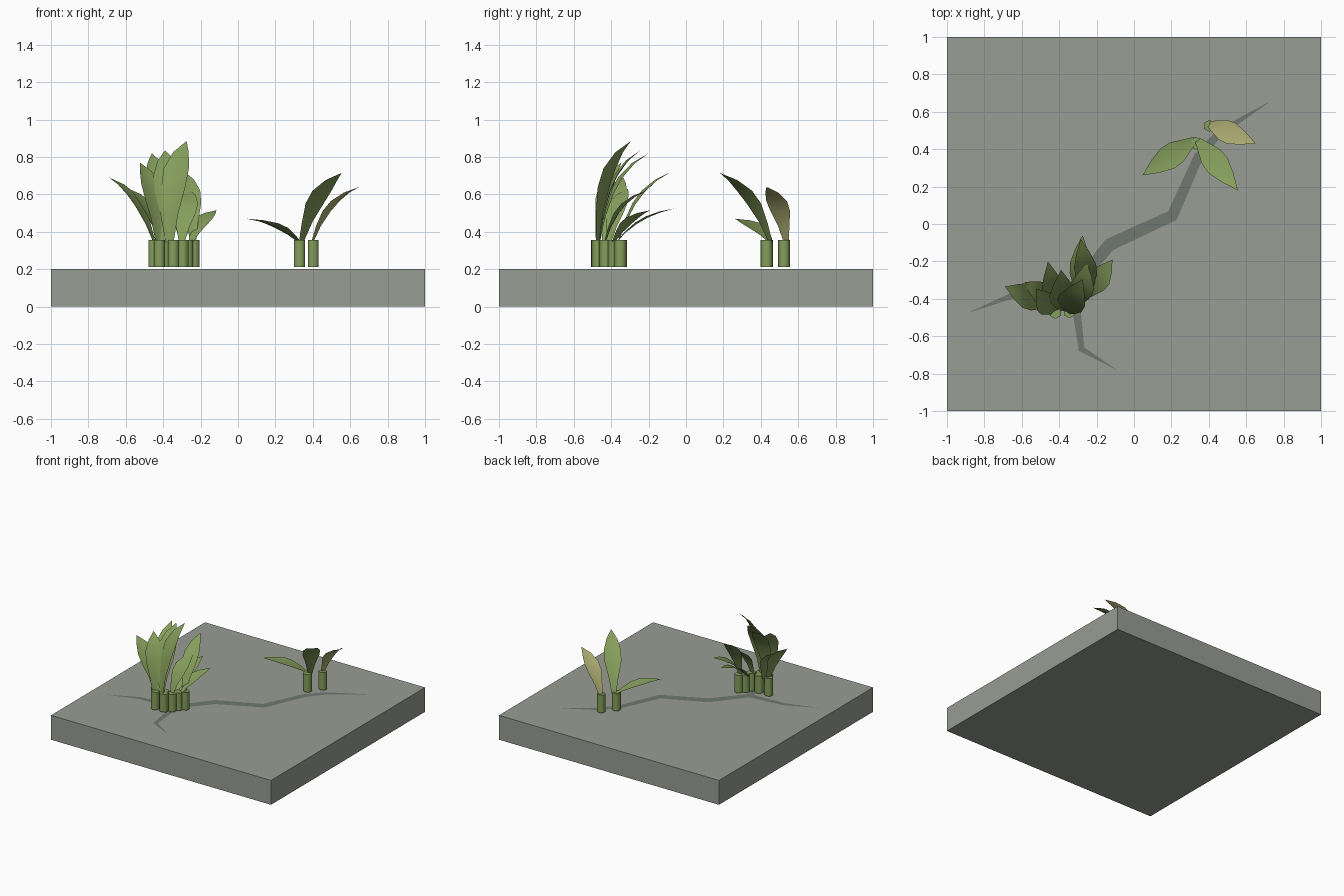
import bpy, bmesh, math
from mathutils import Vector

if "Cube" in bpy.data.objects:
    bpy.data.objects.remove(bpy.data.objects["Cube"])


def material(name, rgb):
    m = bpy.data.materials.new(name)
    lin = [((c + 0.055) / 1.055) ** 2.4 for c in rgb]
    m.diffuse_color = (*lin, 1)
    m.use_nodes = True
    m.node_tree.nodes["Principled BSDF"].inputs["Base Color"].default_value = m.diffuse_color
    return m


STONE = material("grey stone", (0.60, 0.615, 0.58))
CRACK = material("dark crack", (0.44, 0.47, 0.44))
GREEN = material("leaf green", (0.52, 0.62, 0.36))
YELLOW = material("dry leaf yellow", (0.69, 0.69, 0.46))


def finish(name, bm, mat):
    me = bpy.data.meshes.new(name)
    bm.to_mesh(me)
    bm.free()
    me.materials.append(mat)
    ob = bpy.data.objects.new(name, me)
    bpy.context.collection.objects.link(ob)
    return ob


def slab():
    bm = bmesh.new()
    bmesh.ops.create_cube(bm, size=2)
    for v in bm.verts:
        v.co.z = 0.1 + v.co.z * 0.1
    finish("stone_slab", bm, STONE)


def crack(name, path, z):
    """Flat strip with mitred bends; path holds (x, y, width)."""
    bm = bmesh.new()
    pts = [Vector(p[:2]) for p in path]
    rows = []
    for i, (x, y, w) in enumerate(path):
        a = pts[max(i - 1, 0)]
        b = pts[min(i + 1, len(pts) - 1)]
        d = (b - a).normalized()
        n = Vector((-d.y, d.x)) * w / 2
        rows.append([bm.verts.new((x - n.x, y - n.y, z)),
                     bm.verts.new((x + n.x, y + n.y, z))])
    for r, s in zip(rows, rows[1:]):
        bm.faces.new((r[0], s[0], s[1], r[1]))
    finish(name, bm, CRACK)


def stem(name, x, y, r=0.034):
    bm = bmesh.new()
    bmesh.ops.create_cone(bm, cap_ends=True, segments=6, radius1=r,
                          radius2=r, depth=0.145)
    bmesh.ops.translate(bm, verts=bm.verts, vec=(x, y, 0.2845))
    for f in bm.faces:
        f.smooth = abs(f.normal.z) < 0.5
    for e in bm.edges:
        e.smooth = all(f.smooth for f in e.link_faces)
    finish(name, bm, GREEN)


def leaf(name, base, tip, width=0.14, mat=GREEN, bend=0.3):
    """Arching blade: rises from the base, then bends out to the tip."""
    p0, p2 = Vector((*base, 0.345)), Vector(tip)
    d = p2 - p0
    p1 = p0 + Vector((d.x * bend, d.y * bend, d.z * 0.75))
    side = Vector((d.y, -d.x, 0)).normalized()
    bm = bmesh.new()
    rows = []
    for t, w in ((0, .25), (.2, .55), (.42, .95), (.6, 1), (.8, .62)):
        c = p0 * (1 - t) ** 2 + p1 * 2 * t * (1 - t) + p2 * t * t
        tangent = (p1 - p0) * (1 - t) + (p2 - p1) * t
        up = side.cross(tangent).normalized()
        lift = up * width * w * 0.08          # shallow fold along the midrib
        rows.append([bm.verts.new(c + side * k * w * width / 2 + lift * abs(k))
                     for k in (-1, 0, 1)])
    end = bm.verts.new(p2)
    for r, s in zip(rows, rows[1:]):
        for k in (0, 1):
            bm.faces.new((r[k], r[k + 1], s[k + 1], s[k]))
    for k in (0, 1):
        bm.faces.new((rows[-1][k], rows[-1][k + 1], end))
    for f in bm.faces:
        f.smooth = True
    finish(name, bm, mat)


slab()

# Ground cracks
crack("main_crack", [(-.875, -.47, .003), (-.63, -.375, .035), (-.33, -.35, .06),
                     (-.13, -.11, .07), (.205, .045, .065), (.345, .36, .05),
                     (.46, .49, .04), (.72, .65, .003)], 0.202)
crack("side_crack", [(-.33, -.35, .06), (-.31, -.44, .045),
                     (-.28, -.67, .035), (-.10, -.775, .003)], 0.203)

# Large clump: stems
for i, (x, y) in enumerate([(-.45, -.43), (-.42, -.473), (-.365, -.43),
                            (-.345, -.47), (-.295, -.43), (-.27, -.385),
                            (-.235, -.35)]):
    stem(f"clump_stem_{i + 1}", x, y)

# Large clump: leaves as (base, tip, width, bend)
for i, (b, t, w, k) in enumerate([
        ((-.45, -.43), (-.69, -.335, .69), .14, .35),
        ((-.42, -.41), (-.585, -.31, .63), .12, .3),
        ((-.43, -.47), (-.525, -.345, .77), .13, .15),
        ((-.41, -.46), (-.46, -.20, .82), .13, .2),
        ((-.37, -.46), (-.39, -.245, .835), .15, .15),
        ((-.36, -.47), (-.275, -.295, .885), .15, .1),
        ((-.30, -.43), (-.25, -.21, .62), .13, .25),
        ((-.24, -.36), (-.285, -.08, .72), .12, .3),
        ((-.30, -.37), (-.275, -.06, .525), .11, .35),
        ((-.25, -.385), (-.115, -.19, .515), .12, .35)]):
    leaf(f"clump_leaf_{i + 1}", b, t, w, bend=k)

# Small sprouts
stem("sprout_stem_1", .33, .432)
stem("sprout_stem_2", .403, .525, .032)
leaf("sprout_leaf_1", (.325, .45), (.045, .26, .47), .13, bend=.35)
leaf("sprout_leaf_2", (.34, .45), (.555, .18, .715), .13, bend=.35)
leaf("sprout_dry_leaf", (.40, .535), (.65, .43, .64), .12, YELLOW, .3)
